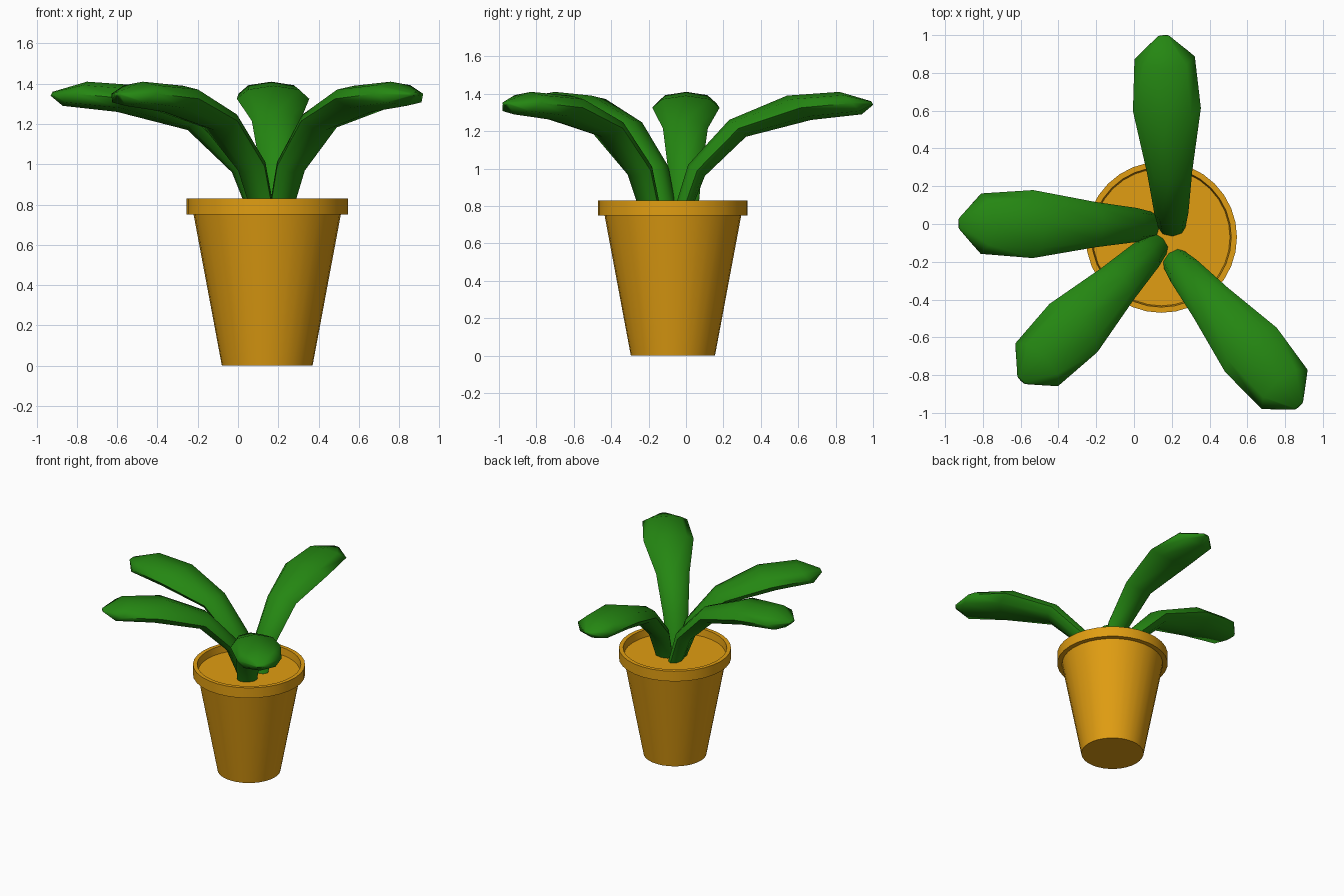
import bpy, bmesh, math
from mathutils import Matrix, Vector

if "Cube" in bpy.data.objects:
    bpy.data.objects.remove(bpy.data.objects["Cube"])


def material(name, rgb):
    m = bpy.data.materials.new(name)
    m.use_nodes = True
    m.diffuse_color = (*rgb, 1)
    m.node_tree.nodes["Principled BSDF"].inputs["Base Color"].default_value = (*rgb, 1)
    return m


terracotta = material("amber pot", (0.75, 0.34, 0.006))
leaf_green = material("leaf green", (0.018, 0.24, 0.006))


def skin(name, rings, mat, closed=False, smooth=40):
    """Join rings of points into a surface, capped at both ends or looped."""
    bm = bmesh.new()
    loops = [[bm.verts.new(p) for p in ring] for ring in rings]
    pairs = list(zip(loops, loops[1:]))
    if closed:
        pairs.append((loops[-1], loops[0]))
    else:
        bm.faces.new(loops[0])
        bm.faces.new(loops[-1])
    for a, b in pairs:
        for i in range(len(a)):
            j = (i + 1) % len(a)
            bm.faces.new((a[i], a[j], b[j], b[i]))
    bmesh.ops.recalc_face_normals(bm, faces=bm.faces)
    mesh = bpy.data.meshes.new(name)
    bm.to_mesh(mesh)
    bm.free()
    mesh.materials.append(mat)
    ob = bpy.data.objects.new(name, mesh)
    bpy.context.collection.objects.link(ob)
    bpy.ops.object.select_all(action="DESELECT")
    ob.select_set(True)
    bpy.context.view_layer.objects.active = ob
    bpy.ops.object.shade_smooth_by_angle(angle=math.radians(smooth))
    return ob


def circle(radius, z, sides=32):
    steps = [math.tau * i / sides for i in range(sides)]
    return [(radius * math.cos(a), radius * math.sin(a), z) for a in steps]


# Tapered pot, filled to just under the rim, and a square-edged rim band
pot = skin("pot", [circle(0.225, 0), circle(0.37, 0.775)], terracotta)
rim = skin("pot_rim", [circle(0.40, 0.75), circle(0.40, 0.83),
                       circle(0.37, 0.83), circle(0.36, 0.75)], terracotta, closed=True)
for ob in (pot, rim):
    ob.location = (0.145, -0.07, 0)

# Leaf stations: upper edge (along, height), lower edge (along, height), half width
LENGTH = 1.07
stations = [
    ((0.00, 0.76), (0.09, 0.76), 0.07),
    ((0.08, 1.02), (0.17, 0.96), 0.09),
    ((0.30, 1.26), (0.39, 1.17), 0.12),
    ((0.61, 1.39), (0.74, 1.26), 0.18),
    ((0.89, 1.41), (1.01, 1.29), 0.16),
    ((1.06, 1.36), (LENGTH, 1.34), 0.03),
]


def leaf(name, tip, degrees):
    rings = []
    for top, low, half_width in stations:
        top, low = Vector((top[0], 0, top[1])), Vector((low[0], 0, low[1]))
        mid, up = (top + low) / 2, (top - low) / 2
        rings.append([mid + up * math.sin(a) + Vector((0, half_width * math.cos(a), 0))
                      for a in (math.tau * i / 8 for i in range(8))])
    ob = skin(name, rings, leaf_green, smooth=60)
    turn = Matrix.Rotation(math.radians(degrees), 4, "Z")
    place = Matrix.Translation((*tip, 0)) @ turn @ Matrix.Translation((-LENGTH, 0, 0))
    ob.data.transform(place)


# Four leaves fanning out from the middle of the pot
leaf("back_leaf", (0.157, 1.0), 92.5)
leaf("right_leaf", (-0.93, 0.003), 179.5)
leaf("front_right_leaf", (-0.60, -0.83), 225)
leaf("front_left_leaf", (0.875, -0.967), -49.6)
